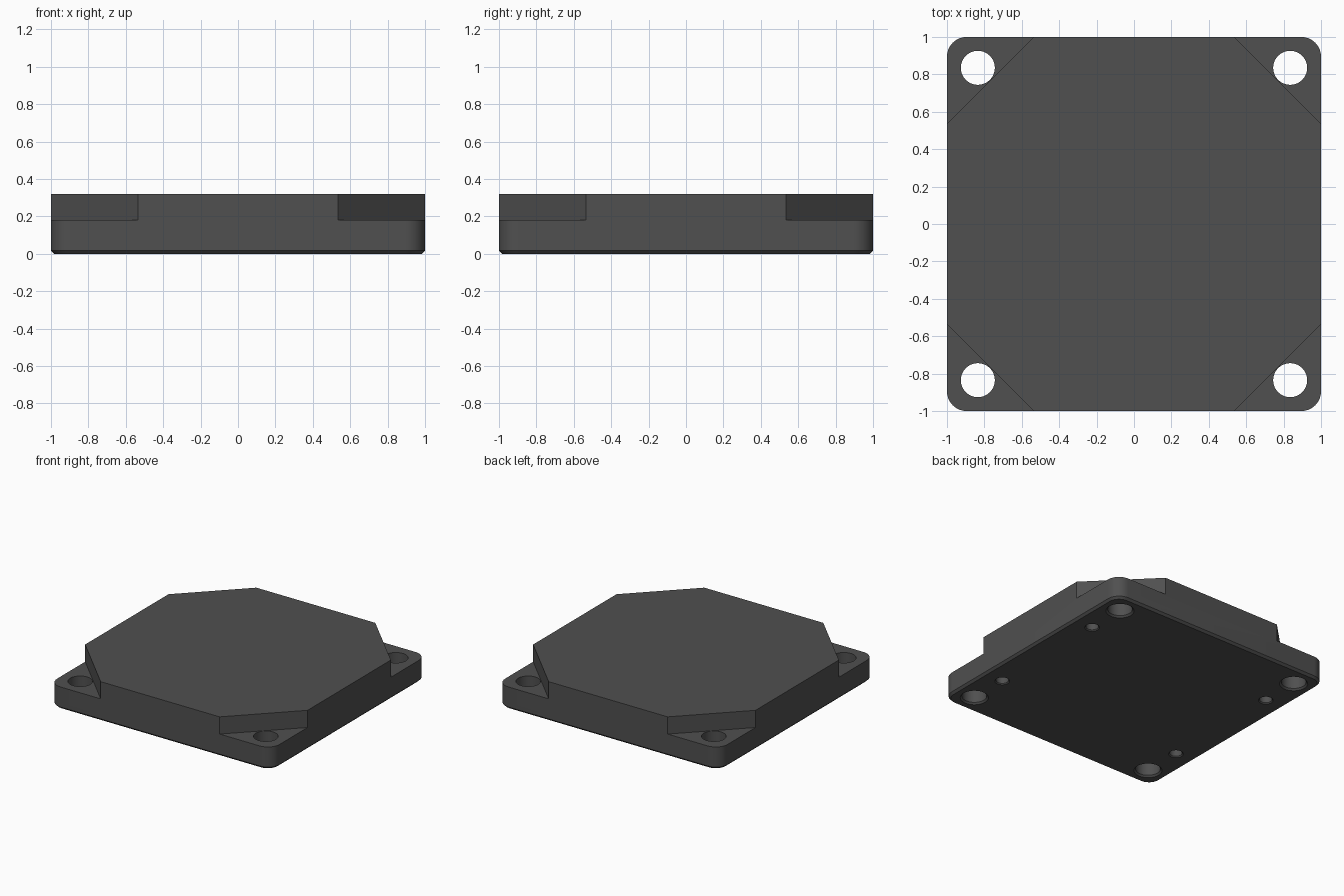
import bpy, bmesh
from math import cos, sin, pi, radians

if "Cube" in bpy.data.objects:
    bpy.data.objects.remove(bpy.data.objects["Cube"])

H, STEP = 0.32, 0.18          # total height, corner ledge height
CUT = 0.535                   # where the corner cuts meet the sides
HOLE, HOLE_R = 0.835, 0.091   # corner through holes
PIN_Y, PIN_R = 0.515, 0.047   # small blind holes underneath


def rounded_square(half, r, n=10):
    pts = []
    for k in range(4):
        a0 = k * pi / 2
        sx, sy = [(1, 1), (-1, 1), (-1, -1), (1, -1)][k]
        for i in range(n + 1):
            a = a0 + i / n * pi / 2
            pts.append((sx * (half - r) + r * cos(a), sy * (half - r) + r * sin(a)))
    return pts


def circle(x, y, r, n=40):
    return [(x + r * cos(2 * pi * i / n), y + r * sin(2 * pi * i / n)) for i in range(n)]


def loft(bm, rings):
    """Solid through stacked outlines, given as (points, z)."""
    loops = [[bm.verts.new((x, y, z)) for x, y in pts] for pts, z in rings]
    n = len(loops[0])
    for lo, hi in zip(loops, loops[1:]):
        for i in range(n):
            j = (i + 1) % n
            bm.faces.new((lo[i], lo[j], hi[j], hi[i]))
    bm.faces.new(loops[0][::-1])
    bm.faces.new(loops[-1])


def make_object(name, bm):
    bmesh.ops.recalc_face_normals(bm, faces=bm.faces)
    mesh = bpy.data.meshes.new(name)
    bm.to_mesh(mesh)
    bm.free()
    ob = bpy.data.objects.new(name, mesh)
    bpy.context.collection.objects.link(ob)
    return ob


def drill(bm, x, y, r, top, c=0.013):
    # cylinder that flares into a small chamfer at the underside
    loft(bm, [(circle(x, y, r + c + 0.02), -0.02), (circle(x, y, r), c), (circle(x, y, r), top)])


# Main block with rounded upright corners and chamfered bottom edge
bm = bmesh.new()
loft(bm, [(rounded_square(0.983, 0.088), 0), (rounded_square(1, 0.105), 0.017),
          (rounded_square(1, 0.105), H)])
body = make_object("housing", bm)

# Corner notches, and through holes with blind pin holes
notches, holes = bmesh.new(), bmesh.new()
for sx in (-1, 1):
    for sy in (-1, 1):
        e = 1 + CUT - 1.1
        tri = [(sx * 1.1, sy * e), (sx * 1.1, sy * 1.1), (sx * e, sy * 1.1)]
        loft(notches, [(tri, STEP), (tri, H + 0.1)])
        drill(holes, sx * HOLE, sy * HOLE, HOLE_R, H + 0.1)
        drill(holes, sx * HOLE, sy * PIN_Y, PIN_R, 0.2, 0.008)
cutters = [make_object("notch_cutter", notches), make_object("hole_cutter", holes)]

bpy.context.view_layer.objects.active = body
body.select_set(True)
for cutter in cutters:
    # the notch cutter's triangles may wind either way, so normals were recalculated
    cutter.hide_render = True
    mod = body.modifiers.new(cutter.name, 'BOOLEAN')
    mod.operation = 'DIFFERENCE'
    mod.solver = 'EXACT'
    mod.object = cutter
    bpy.ops.object.modifier_apply(modifier=mod.name)
for cutter in cutters:
    bpy.data.objects.remove(cutter, do_unlink=True)

# Dark grey finish
mat = bpy.data.materials.new("dark_grey")
mat.diffuse_color = (0.08, 0.08, 0.08, 1)
mat.use_nodes = True
mat.node_tree.nodes["Principled BSDF"].inputs["Base Color"].default_value = mat.diffuse_color
body.data.materials.clear()
body.data.materials.append(mat)
bpy.ops.object.shade_smooth_by_angle(angle=radians(30))
